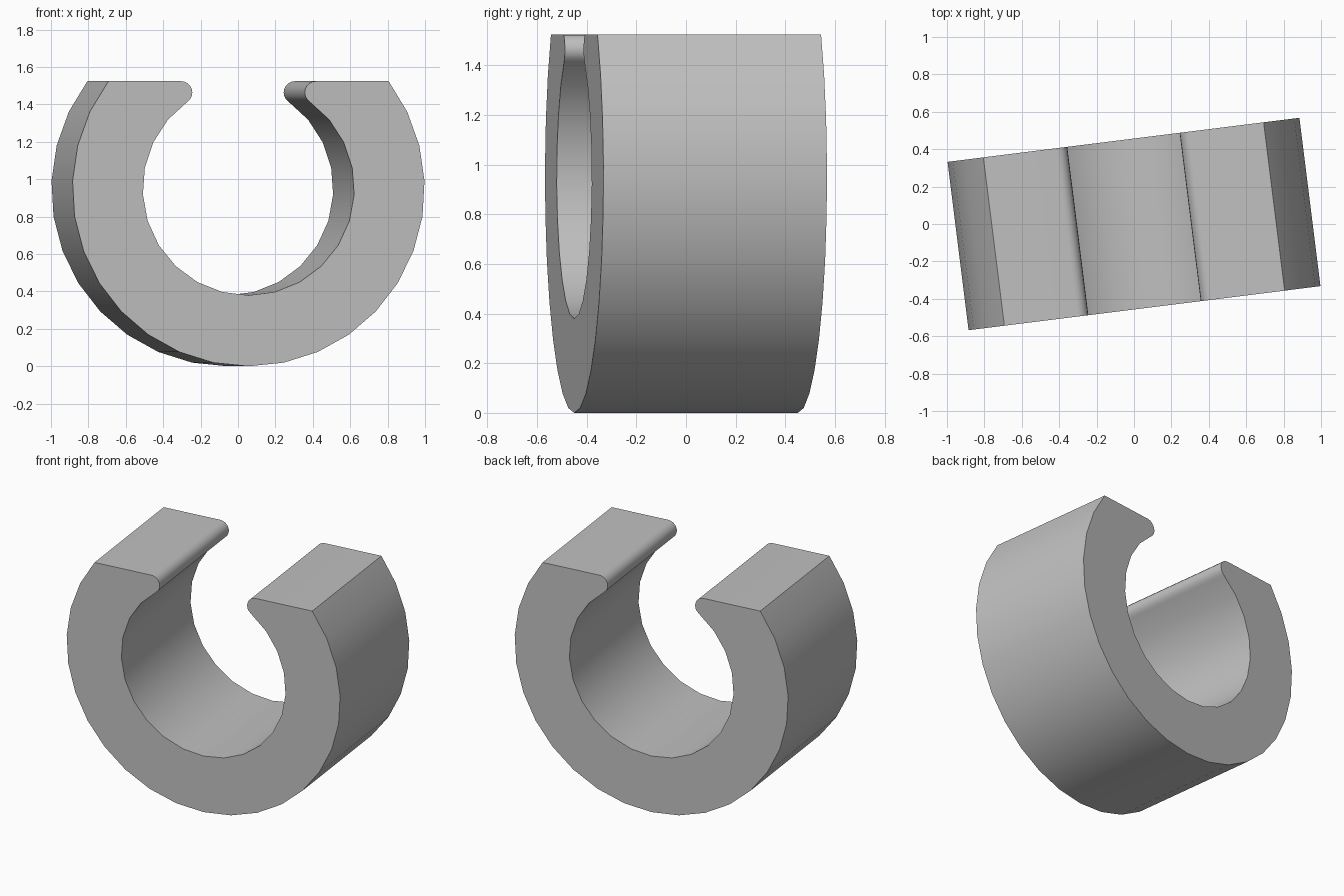
import bpy, bmesh
from math import sin, cos, asin, atan2, sqrt, pi, radians

cube = bpy.data.objects.get("Cube")
if cube:
    bpy.data.objects.remove(cube, do_unlink=True)

OUTER, INNER, LIP = 0.949, 0.57, 0.06   # radii
TOP = 0.575                             # flat cut above the ring centre
DEPTH = 0.907
TURN = radians(7.13)


def arc(cx, cz, r, start, end, steps):
    return [(cx + r * cos(start + (end - start) * i / steps),
             cz + r * sin(start + (end - start) * i / steps))
            for i in range(steps + 1)]


# C-shaped profile: outer arc, left lip, bore, right lip
lip_z = TOP - LIP
lip_x = sqrt((INNER + LIP) ** 2 - lip_z ** 2)
corner = asin(TOP / OUTER)
touch = atan2(lip_z, lip_x)
right_lip = arc(lip_x, lip_z, LIP, pi + touch, pi / 2, 8)
left_lip = [(-x, z) for x, z in reversed(right_lip)]
bore = arc(0, 0, INNER, pi - touch, 2 * pi + touch, 20)
outer = arc(0, 0, OUTER, corner, -pi - corner, 22)
profile = outer + left_lip + bore[1:-1] + right_lip

# Extrude the profile along y
bm = bmesh.new()
face = bm.faces.new([bm.verts.new((x, -DEPTH / 2, z)) for x, z in profile])
extruded = bmesh.ops.extrude_face_region(bm, geom=[face])["geom"]
verts = [v for v in extruded if isinstance(v, bmesh.types.BMVert)]
bmesh.ops.translate(bm, verts=verts, vec=(0, DEPTH, 0))
if face.is_valid and len(bm.faces) == len(profile) + 1:
    bm.faces.new([v for v in bm.verts if v not in verts])
bmesh.ops.recalc_face_normals(bm, faces=bm.faces[:])
mesh = bpy.data.meshes.new("open_ring")
bm.to_mesh(mesh)
bm.free()

ring = bpy.data.objects.new("open_ring", mesh)
bpy.context.collection.objects.link(ring)
ring.location.z = OUTER
ring.rotation_euler.z = TURN

# Plain grey material
grey = bpy.data.materials.new("light_grey")
grey.use_nodes = True
color = (0.53, 0.53, 0.53, 1)
grey.diffuse_color = color
grey.node_tree.nodes["Principled BSDF"].inputs["Base Color"].default_value = color
mesh.materials.append(grey)

# Smooth curved walls, sharp rims
bpy.ops.object.select_all(action="DESELECT")
ring.select_set(True)
bpy.context.view_layer.objects.active = ring
bpy.ops.object.shade_smooth_by_angle(angle=radians(30))
